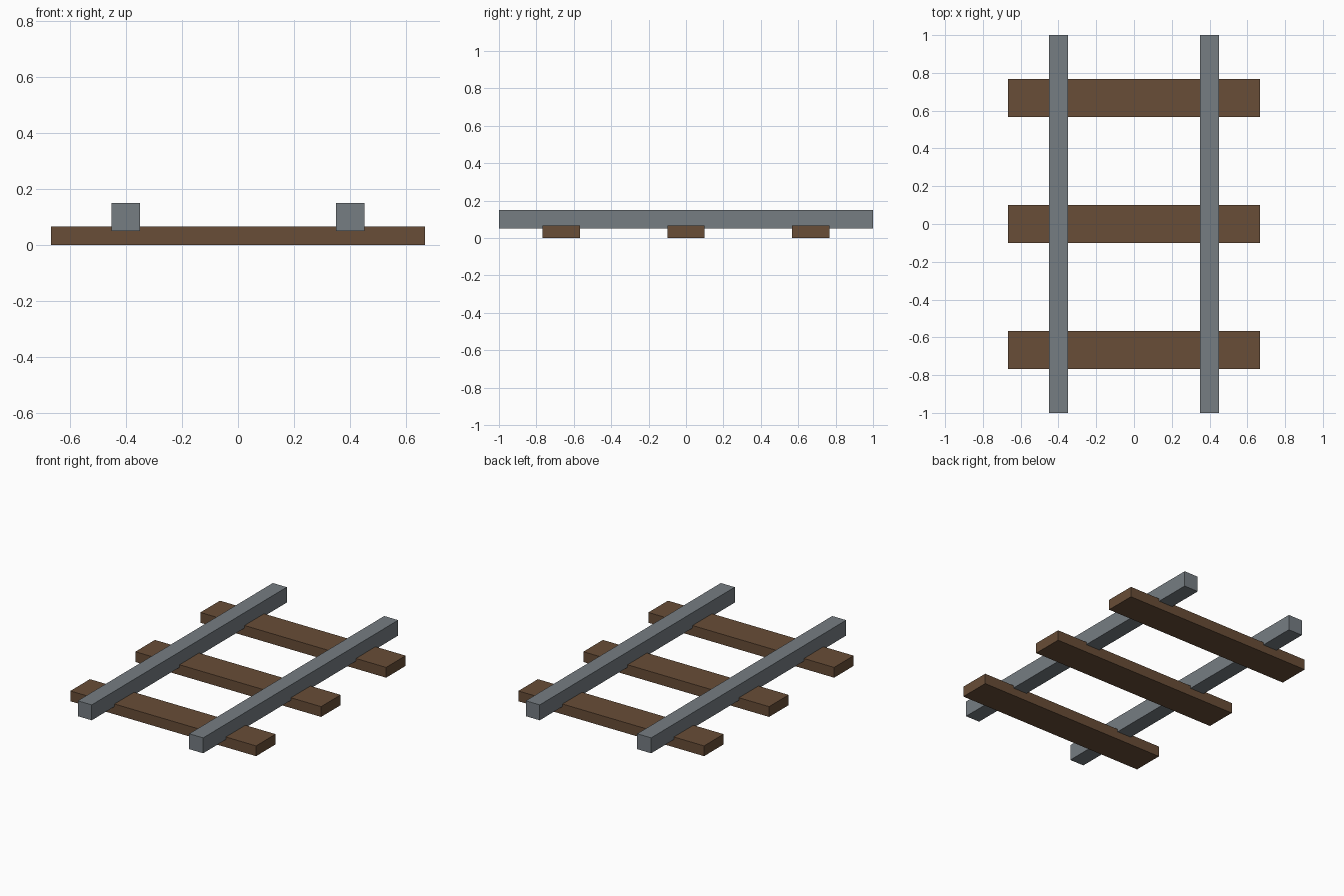
import bpy

if "Cube" in bpy.data.objects:
    bpy.data.objects.remove(bpy.data.objects["Cube"])


def make_material(name, color):
    mat = bpy.data.materials.new(name)
    mat.diffuse_color = (*color, 1.0)
    mat.use_nodes = True
    mat.node_tree.nodes["Principled BSDF"].inputs["Base Color"].default_value = mat.diffuse_color
    return mat


def box(name, center, size, mat):
    bpy.ops.mesh.primitive_cube_add(size=1, location=center)
    obj = bpy.context.object
    obj.name = name
    obj.scale = size
    bpy.ops.object.transform_apply(location=False, rotation=False, scale=True)
    obj.data.materials.append(mat)
    return obj


wood = make_material("wood", (0.138, 0.074, 0.038))
steel = make_material("steel", (0.18, 0.205, 0.225))

# Three wooden sleepers resting on the ground
TIE_H = 0.0667
for i, y in enumerate((-0.6667, 0.0, 0.6667), 1):
    box(f"sleeper_{i}", (0, y, TIE_H / 2), (1.3333, 0.2, TIE_H), wood)

# Two rails, slightly sunk into the sleepers
for side, sign in (("left", -1), ("right", 1)):
    box(f"rail_{side}", (sign * 0.4, 0, 0.1), (0.1, 2.0, 0.1), steel)
